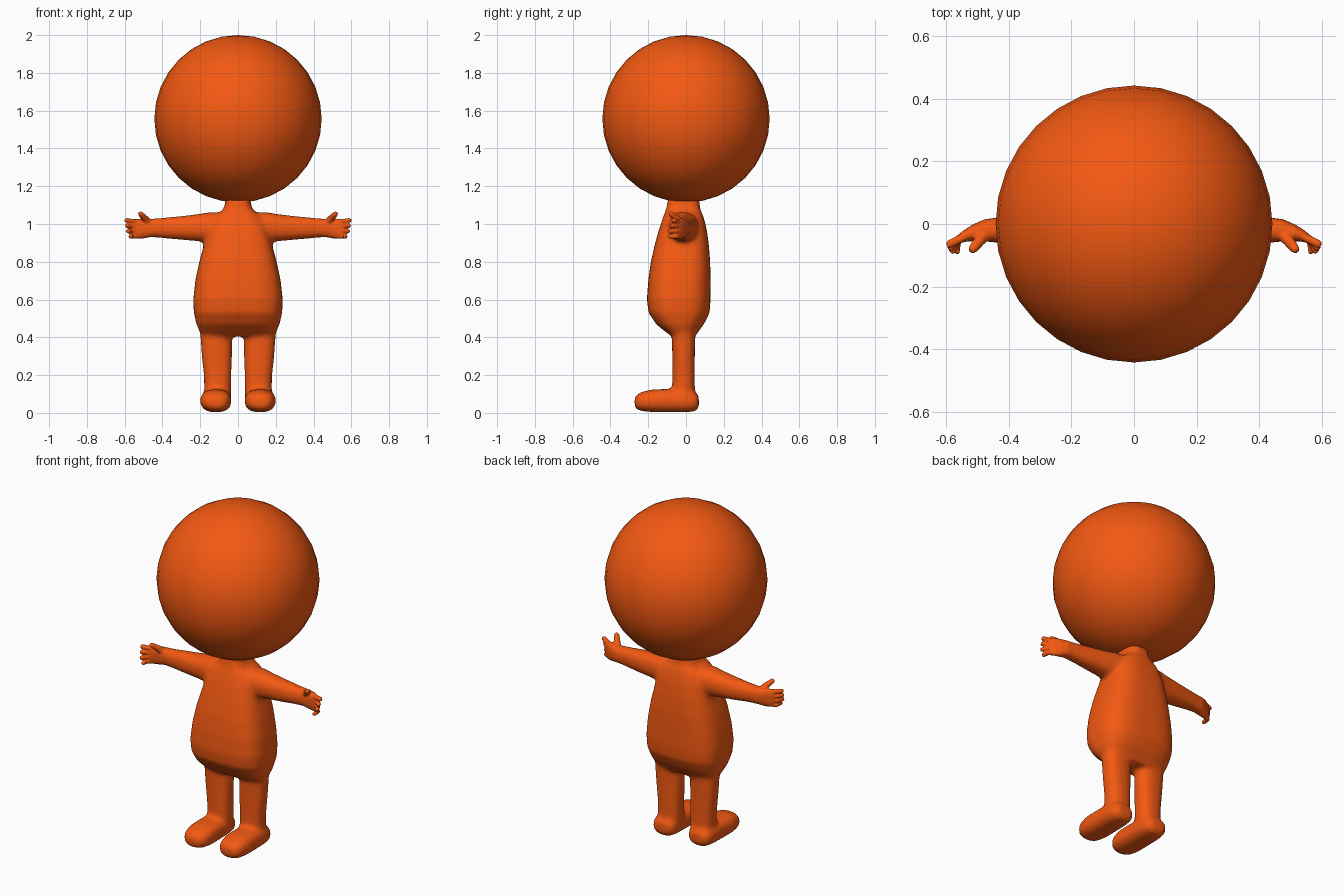
import bpy, bmesh
from math import cos, sin, tau, copysign
from mathutils import Vector

orange = bpy.data.materials.new("orange")
orange.diffuse_color = (0.9, 0.1, 0.006, 1)


def loft(bm, sections, up, power=2.0, side=1, n=24):
    """Closed tube through sections (x, y, z, half size across, half size along up)."""
    pts = [Vector((s[0] * side, s[1], s[2])) for s in sections]
    axis = (pts[-1] - pts[0]).normalized()
    u = axis.cross(Vector(up)).normalized()
    v = u.cross(axis)
    rings = []
    for p, s in zip(pts, sections):
        ring = []
        for i in range(n):
            c, d = cos(tau * i / n), sin(tau * i / n)
            a = copysign(abs(c) ** (2 / power), c) * s[3]
            b = copysign(abs(d) ** (2 / power), d) * s[4]
            ring.append(bm.verts.new(p + u * a + v * b))
        rings.append(ring)
    for r, q in zip(rings, rings[1:]):
        for i in range(n):
            bm.faces.new((r[i], r[(i + 1) % n], q[(i + 1) % n], q[i]))
    bm.faces.new(rings[0][::-1])
    bm.faces.new(rings[-1])


def make_object(name, bm):
    bmesh.ops.recalc_face_normals(bm, faces=bm.faces[:])
    for f in bm.faces:
        f.smooth = True
    me = bpy.data.meshes.new(name)
    bm.to_mesh(me)
    bm.free()
    me.materials.append(orange)
    ob = bpy.data.objects.new(name, me)
    bpy.context.collection.objects.link(ob)
    return ob


def blend(ob, voxel, steps):
    """Fuse the overlapping tubes into one soft skin."""
    m = ob.modifiers.new("fuse", 'REMESH')
    m.mode = 'VOXEL'
    m.voxel_size = voxel
    m.use_smooth_shade = True
    m = ob.modifiers.new("soften", 'SMOOTH')
    m.factor = 0.5
    m.iterations = steps


# Head
bm = bmesh.new()
bmesh.ops.create_uvsphere(bm, u_segments=32, v_segments=16, radius=0.443)
bmesh.ops.translate(bm, verts=bm.verts[:], vec=(0, 0, 1.557))
make_object("head", bm)

# Torso profile: height, half width, front y, back y
torso = [(0.405, 0.185, -0.075, 0.05), (0.43, 0.203, -0.11, 0.065),
         (0.47, 0.220, -0.158, 0.095), (0.53, 0.234, -0.198, 0.125),
         (0.60, 0.237, -0.207, 0.13), (0.70, 0.226, -0.20, 0.13),
         (0.80, 0.205, -0.186, 0.128), (0.90, 0.178, -0.163, 0.12),
         (0.98, 0.158, -0.14, 0.108), (1.04, 0.125, -0.12, 0.092),
         (1.07, 0.085, -0.108, 0.078), (1.10, 0.068, -0.10, 0.072),
         (1.135, 0.068, -0.098, 0.072)]
bm = bmesh.new()
loft(bm, [(0, (f + b) / 2, z, w, (b - f) / 2) for z, w, f, b in torso],
     (0, 1, 0), 3.0, n=48)

for s in (1, -1):
    # Arm
    loft(bm, [(0.06, -0.015, 0.985, 0.085, 0.075), (0.15, -0.015, 0.983, 0.078, 0.080),
              (0.20, -0.015, 0.981, 0.070, 0.073), (0.30, -0.016, 0.979, 0.058, 0.063),
              (0.40, -0.018, 0.979, 0.045, 0.054), (0.47, -0.021, 0.979, 0.038, 0.049)],
         (0, 0, 1), 2.3, s)
    # Leg
    loft(bm, [(0.115, -0.013, 0.50, 0.085, 0.07), (0.115, -0.013, 0.40, 0.084, 0.062),
              (0.112, -0.013, 0.30, 0.080, 0.060), (0.108, -0.013, 0.20, 0.073, 0.060),
              (0.107, -0.013, 0.08, 0.071, 0.060)],
         (0, 1, 0), 2.4, s)
    # Foot
    loft(bm, [(0.117, 0.068, 0.060, 0.045, 0.028), (0.117, 0.05, 0.060, 0.068, 0.052),
              (0.117, 0.0, 0.064, 0.078, 0.061), (0.117, -0.10, 0.065, 0.081, 0.062),
              (0.117, -0.18, 0.064, 0.083, 0.060), (0.117, -0.24, 0.060, 0.072, 0.050),
              (0.117, -0.272, 0.055, 0.045, 0.030)],
         (0, 0, 1), 2.5, s)
blend(make_object("body", bm), 0.011, 10)

# Hands: palm, four fingers and a thumb
bm = bmesh.new()
for s in (1, -1):
    loft(bm, [(0.43, -0.019, 0.979, 0.040, 0.049), (0.47, -0.021, 0.979, 0.037, 0.049),
              (0.51, -0.028, 0.976, 0.027, 0.053), (0.54, -0.038, 0.974, 0.019, 0.052),
              (0.558, -0.047, 0.973, 0.014, 0.046)], (0, 0, 1), 2.4, s)
    for z0, x, y, z in ((1.010, 0.598, -0.070, 1.020), (0.985, 0.594, -0.080, 0.991),
                        (0.960, 0.588, -0.090, 0.962), (0.936, 0.574, -0.092, 0.934)):
        loft(bm, [(0.53, -0.035, z0, 0.014, 0.014),
                  (0.565, -0.052, (z0 + z) / 2, 0.014, 0.013),
                  (x - 0.006, y + 0.005, z, 0.013, 0.012),
                  (x, y, z, 0.009, 0.008)], (0, 0, 1), side=s, n=12)
    loft(bm, [(0.468, -0.026, 0.998, 0.022, 0.022), (0.492, -0.05, 1.028, 0.019, 0.018),
              (0.514, -0.078, 1.052, 0.015, 0.014), (0.522, -0.087, 1.060, 0.010, 0.009)],
         (0, 0, 1), side=s, n=12)
blend(make_object("hands", bm), 0.004, 3)
